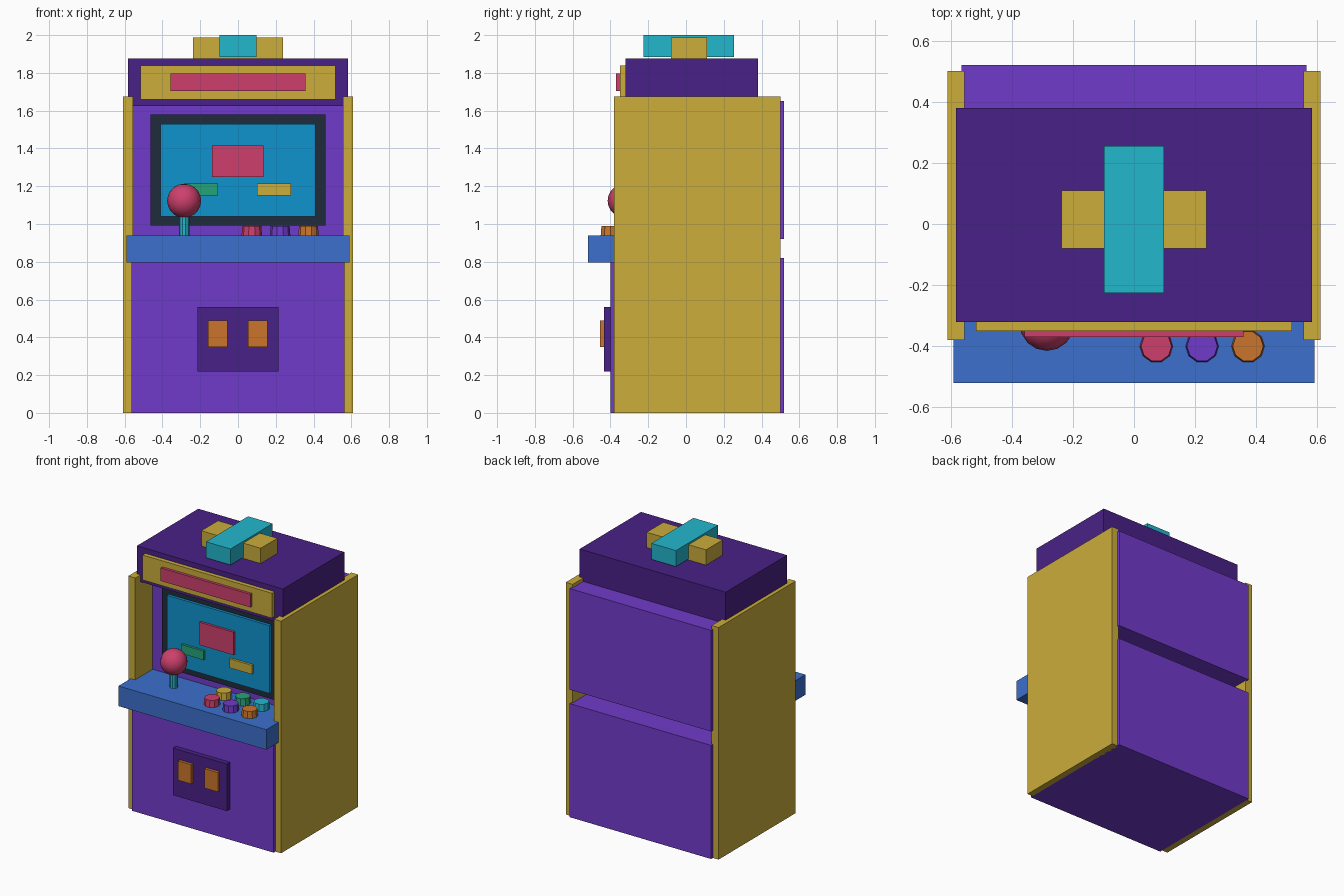
import bpy, bmesh, math
from mathutils import Matrix

cube = bpy.data.objects.get("Cube")
if cube:
    bpy.data.objects.remove(cube, do_unlink=True)


def material(name, hex_code):
    """Flat material from an sRGB hex code, stored as linear values."""
    srgb = [int(hex_code[i:i + 2], 16) / 255 for i in (0, 2, 4)]
    colour = [((c + 0.055) / 1.055) ** 2.4 if c > 0.04 else c / 12.92 for c in srgb] + [1]
    mat = bpy.data.materials.new(name)
    mat.use_nodes = True
    mat.diffuse_color = colour
    mat.node_tree.nodes["Principled BSDF"].inputs["Base Color"].default_value = colour
    return mat


gold = material("gold", "CBAD3B")
purple = material("purple", "713BCB")
indigo = material("dark purple", "492186")
cyan = material("cyan", "22B7CD")
screen_blue = material("screen blue", "0F94CF")
pink = material("pink", "CD406C")
orange = material("orange", "CB752C")
blue = material("blue", "3C70CD")
green = material("green", "24A477")
charcoal = material("charcoal", "202C3C")


def finish(name, bm, mat):
    mesh = bpy.data.meshes.new(name)
    bm.to_mesh(mesh)
    bm.free()
    mesh.materials.append(mat)
    obj = bpy.data.objects.new(name, mesh)
    bpy.context.collection.objects.link(obj)
    return obj


def box(name, mat, x, y, z):
    """Box given by its (low, high) extent on each axis."""
    bm = bmesh.new()
    bmesh.ops.create_cube(bm, size=1)
    for v in bm.verts:
        for axis, (low, high) in enumerate((x, y, z)):
            v.co[axis] = high if v.co[axis] > 0 else low
    return finish(name, bm, mat)


def wide(half):
    return (-half, half)


def cylinder(name, mat, x, y, z, r_low, r_high, sides):
    bm = bmesh.new()
    bmesh.ops.create_cone(bm, cap_ends=True, segments=sides, radius1=r_low,
                          radius2=r_high, depth=z[1] - z[0])
    place = Matrix.Translation((x, y, sum(z) / 2)) @ Matrix.Rotation(math.pi / 2, 4, "Z")
    bm.transform(place)
    return finish(name, bm, mat)


# Cabinet: two body blocks with a gap at the back, between side panels
box("lower_cabinet", purple, wide(0.565), (-0.40, 0.52), (0, 0.82))
box("upper_cabinet", purple, wide(0.565), (-0.18, 0.52), (0.92, 1.65))
for side, x in (("right", (-0.61, -0.555)), ("left", (0.555, 0.61))):
    box(side + "_side_panel", gold, x, (-0.38, 0.50), (0, 1.675))

# Marquee and the crossed blocks on the roof
box("marquee_box", indigo, wide(0.583), (-0.32, 0.38), (1.625, 1.877))
box("marquee_panel", gold, wide(0.517), (-0.35, -0.31), (1.66, 1.84))
box("marquee_stripe", pink, wide(0.358), (-0.37, -0.34), (1.703, 1.797))
box("roof_cross_block", gold, wide(0.237), (-0.08, 0.11), (1.87, 1.987))
box("roof_long_block", cyan, wide(0.098), (-0.225, 0.255), (1.884, 2.0))

# Screen with its blocks
box("screen_bezel", charcoal, wide(0.463), (-0.205, -0.17), (0.993, 1.58))
box("screen", screen_blue, wide(0.41), (-0.225, -0.20), (1.04, 1.53))
screen_blocks = (
    ("screen_large_block", pink, (-0.138, 0.134), (1.25, 1.415)),
    ("screen_right_block", green, (-0.285, -0.105), (1.15, 1.215)),
    ("screen_left_block", gold, (0.10, 0.28), (1.15, 1.215)),
)
for name, mat, x, z in screen_blocks:
    box(name, mat, x, (-0.242, -0.22), z)

# Control deck with joystick and two rows of buttons
box("control_deck", blue, wide(0.59), (-0.52, 0.0), (0.795, 0.94))
cylinder("joystick_stem", cyan, -0.285, -0.325, (0.93, 1.08), 0.027, 0.027, 10)
bm = bmesh.new()
bmesh.ops.create_uvsphere(bm, u_segments=16, v_segments=10, radius=0.09)
bm.transform(Matrix.Translation((-0.285, -0.325, 1.123)))
for face in bm.faces:
    face.smooth = True
finish("joystick_ball", bm, pink)

button_rows = ((-0.40, (pink, purple, orange)), (-0.265, (gold, green, cyan)))
for y, mats in button_rows:
    for i, mat in enumerate(mats):
        name = ("front" if y < -0.3 else "back") + "_button_" + str(i + 1)
        cylinder(name, mat, 0.073 + 0.15 * i, y, (0.93, 0.99), 0.055, 0.05, 10)

# Coin door
box("coin_door", indigo, wide(0.215), (-0.435, -0.39), (0.22, 0.56))
for side, x in (("right", (-0.16, -0.055)), ("left", (0.052, 0.157))):
    box(side + "_coin_slot", orange, x, (-0.455, -0.43), (0.35, 0.49))
